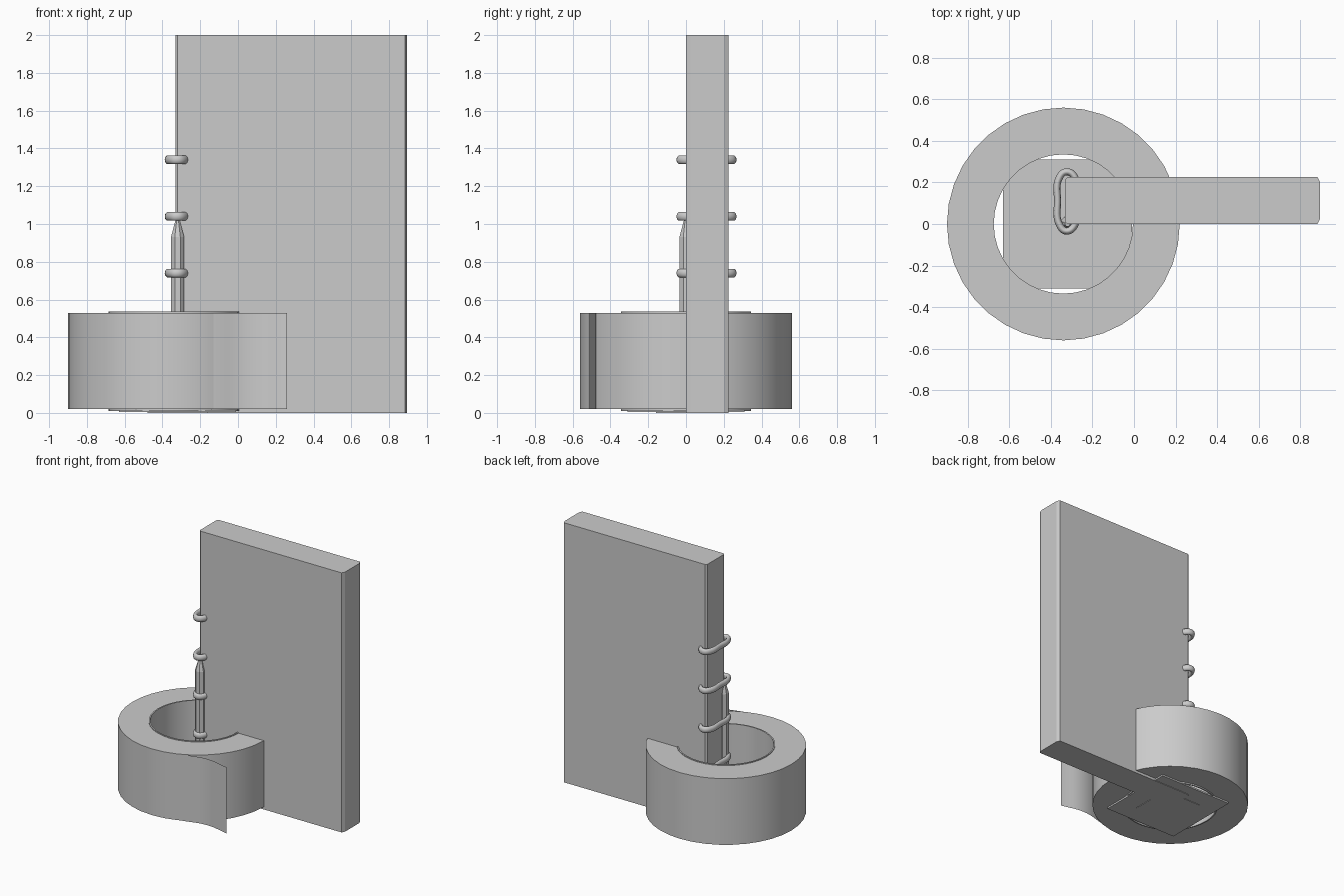
import bpy, bmesh
from math import cos, sin, pi

cube = bpy.data.objects.get("Cube")
if cube:
    bpy.data.objects.remove(cube, do_unlink=True)

grey = bpy.data.materials.new("plain grey")
grey.use_nodes = True
colour = (0.6, 0.6, 0.6, 1)
grey.diffuse_color = colour
next(n for n in grey.node_tree.nodes
     if n.type == 'BSDF_PRINCIPLED').inputs["Base Color"].default_value = colour

AXIS = (-0.34, 0)    # roll centre
POST = (-0.32, 0)    # spindle centre


def add(name, data):
    ob = bpy.data.objects.new(name, data)
    bpy.context.collection.objects.link(ob)
    data.materials.append(grey)
    return ob


def smooth(ob):
    bpy.ops.object.select_all(action='DESELECT')
    ob.select_set(True)
    bpy.context.view_layer.objects.active = ob
    bpy.ops.object.shade_smooth_by_angle(angle=pi / 6)


def mesh_object(name, bm):
    bmesh.ops.recalc_face_normals(bm, faces=bm.faces)
    me = bpy.data.meshes.new(name)
    bm.to_mesh(me)
    bm.free()
    return add(name, me)


def prism(name, outline, z0, z1):
    """Extrude a flat outline upwards."""
    bm = bmesh.new()
    base = bm.faces.new([bm.verts.new((x, y, z0)) for x, y in outline])
    top = bmesh.ops.extrude_face_region(bm, geom=[base])
    verts = [v for v in top["geom"] if isinstance(v, bmesh.types.BMVert)]
    bmesh.ops.translate(bm, verts=verts, vec=(0, 0, z1 - z0))
    if not base.is_valid or not any(f is base for f in bm.faces):
        bm.faces.new([v for v in bm.verts if abs(v.co.z - z0) < 1e-6])
    return mesh_object(name, bm)


def lathe(name, profile, centre, sides, closed, turn=0):
    """Revolve (radius, height) points; a closed profile makes a hollow ring."""
    bm = bmesh.new()
    loops = []
    for r, z in profile:
        angles = [2 * pi * i / sides + turn for i in range(sides)]
        loops.append([bm.verts.new((centre[0] + r * cos(a),
                                    centre[1] + r * sin(a), z)) for a in angles])
    pairs = list(zip(loops, loops[1:]))
    if closed:
        pairs.append((loops[-1], loops[0]))
    for lo, hi in pairs:
        for i in range(sides):
            j = (i + 1) % sides
            bm.faces.new((lo[i], lo[j], hi[j], hi[i]))
    if not closed:
        bm.faces.new(loops[0])
        bm.faces.new(loops[-1])
    return mesh_object(name, bm)


def curve(name, points, cyclic, dims):
    cu = bpy.data.curves.new(name, 'CURVE')
    cu.dimensions = dims
    sp = cu.splines.new('BEZIER')
    sp.bezier_points.add(len(points) - 1)
    for bp, (x, y) in zip(sp.bezier_points, points):
        bp.co = (x, y, 0)
        bp.handle_left_type = bp.handle_right_type = 'AUTO'
    sp.use_cyclic_u = cyclic
    sp.resolution_u = 8
    return add(name, cu)


def square(half):
    x, y = POST
    return [(x - half, y - half), (x + half, y - half),
            (x + half, y + half), (x - half, y + half)]


# Upright slab with narrow chamfers on its vertical edges
x0, x1, y0, y1, c = -0.332, 0.895, 0.0, 0.225, 0.012
prism("upright_slab", [(x0 + c, y0), (x1 - c, y0), (x1, y0 + 2 * c), (x1, y1 - 2 * c),
                       (x1 - c, y1), (x0 + c, y1), (x0, y1 - c), (x0, y0 + c)], 0, 2)

# Thick roll and its thin inner core
smooth(lathe("roll", [(0.345, 0.02), (0.56, 0.02), (0.56, 0.53), (0.345, 0.53)],
             AXIS, 36, True))
smooth(lathe("roll_core", [(0.335, 0.01), (0.345, 0.01), (0.345, 0.536), (0.335, 0.536)],
             AXIS, 36, True))

# Loose end of the roll, a thin curved sheet
flap = curve("loose_sheet", [(-0.13, -0.518), (0.07, -0.475), (0.26, -0.51)], False, '2D')
flap.data.extrude = 0.255
flap.location.z = 0.275

# Square base plate with a smaller pad beneath
prism("base_plate", square(0.31), 0.004, 0.016)
prism("base_pad", square(0.16), 0, 0.006)

# Eight-sided spindle with a tapered tip
lathe("spindle", [(0.038, 0.01), (0.038, 0.93), (0.012, 1.02)], POST, 8, False, pi / 8)

# Wire loops holding the spindle against the slab edge
hoop = [(-0.325, -0.034), (-0.358, -0.005), (-0.368, 0.11), (-0.358, 0.225),
        (-0.325, 0.251), (-0.285, 0.225), (-0.28, 0.11), (-0.285, -0.005)]
for i in range(5):
    ring = curve(f"wire_loop_{i + 1}", hoop, True, '3D')
    ring.data.bevel_depth = 0.017
    ring.data.bevel_resolution = 3
    ring.scale.z = 1.4
    ring.location.z = 0.14 + 0.3 * i
